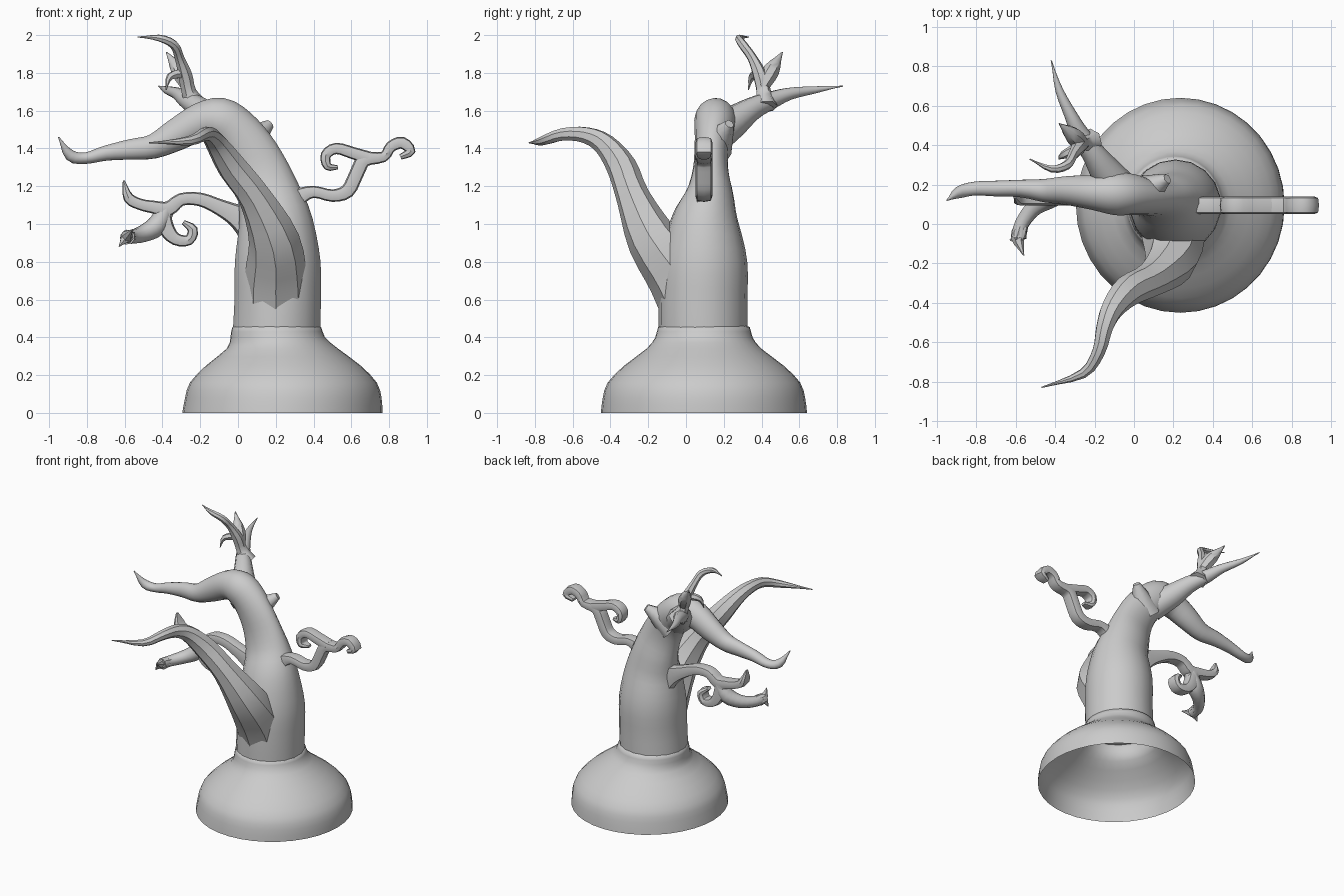
import bpy
import bmesh
import math
from mathutils import Vector

if "Cube" in bpy.data.objects:
    bpy.data.objects.remove(bpy.data.objects["Cube"], do_unlink=True)

bark = bpy.data.materials.new("grey_bark")
bark.use_nodes = True
bark.diffuse_color = (0.6, 0.6, 0.6, 1)
bark.node_tree.nodes["Principled BSDF"].inputs["Base Color"].default_value = bark.diffuse_color


def finish(bm, name, angle):
    """Turn a bmesh into a shaded, coloured object."""
    bmesh.ops.recalc_face_normals(bm, faces=bm.faces)
    mesh = bpy.data.meshes.new(name)
    bm.to_mesh(mesh)
    bm.free()
    mesh.materials.append(bark)
    obj = bpy.data.objects.new(name, mesh)
    bpy.context.collection.objects.link(obj)
    bpy.ops.object.select_all(action='DESELECT')
    bpy.context.view_layer.objects.active = obj
    obj.select_set(True)
    bpy.ops.object.shade_smooth_by_angle(angle=math.radians(angle))


def bridge(bm, rings):
    """Join neighbouring rings of vertices with quads."""
    for low, high in zip(rings, rings[1:]):
        count = len(low)
        for i in range(count):
            j = (i + 1) % count
            bm.faces.new((low[i], low[j], high[j], high[i]))


def smooth_path(points, steps):
    """Pass a Catmull-Rom spline through points of any dimension."""
    pts = [Vector(p) for p in points]
    pts = [pts[0] * 2 - pts[1]] + pts + [pts[-1] * 2 - pts[-2]]
    path = []
    for a, b, c, d in zip(pts, pts[1:], pts[2:], pts[3:]):
        for s in range(steps):
            t = s / steps
            path.append(b + (c - a) * (t / 2)
                        + (a * 2 - b * 5 + c * 4 - d) * (t * t / 2)
                        + (b * 3 - a - c * 3 + d) * (t ** 3 / 2))
    return path + [pts[-2]]


def limb(name, points, sides=10, width=None, angle=50):
    """Sweep a tapering section along (x, y, z, radius) points.
    A fifth value gives an oval section its own half-depth along y.
    A width makes a flat branch with a boxy section, level along y."""
    path = smooth_path(points, 3)
    spots = [Vector(p[:3]) for p in path]
    bm = bmesh.new()
    rings = []
    side = Vector((0, 1, 0))
    for i, spot in enumerate(spots):
        tangent = (spots[min(i + 1, len(spots) - 1)] - spots[max(i - 1, 0)]).normalized()
        side = (side - tangent * side.dot(tangent)).normalized()
        other = tangent.cross(side)
        radius = max(path[i][3], 0.003)
        depth = max(path[i][-1], 0.003)
        if width:
            depth = min(width, radius * 2)
        ring = []
        for k in range(sides):
            a = math.tau * k / sides
            u, v = math.cos(a), math.sin(a)
            if width:
                # squared-off section
                u, v = (math.copysign(abs(w) ** 0.6, w) for w in (u, v))
            ring.append(bm.verts.new(spot + side * u * depth + other * v * radius))
        rings.append(ring)
    bridge(bm, rings)
    bm.faces.new(rings[0])
    bm.faces.new(rings[-1])
    finish(bm, name, angle)


def flat_limb(name, y, points):
    """Curling branch lying in a plane, from (x, z, radius) points."""
    limb(name, [(x, y, z, r) for x, z, r in points], sides=8, width=0.045, angle=40)


# Flared root mound, hollow and open underneath: (centre x, z, radius)
bm = bmesh.new()
mound = smooth_path([(.235, 0, .53), (.24, .08, .52), (.24, .16, .495), (.24, .25, .41),
                     (.235, .34, .295), (.21, .4, .25), (.205, .455, .235), (.205, .46, .2)], 2)
bridge(bm, [[bm.verts.new((x + r * math.cos(math.tau * k / 36),
                           .095 + r * 1.03 * math.sin(math.tau * k / 36), z))
             for k in range(36)] for x, z, r in mound])
finish(bm, "root_mound", 60)

# Trunk that leans over into the long bough, oval where it bends
limb("trunk", [(.205, .09, .44, .235, .235), (.21, .09, .6, .232, .235),
               (.21, .095, .8, .23, .23), (.2, .1, 1, .2, .185),
               (.165, .125, 1.15, .17, .13), (.12, .13, 1.28, .15, .095),
               (.06, .135, 1.4, .135, .09), (-.02, .15, 1.5, .125, .105),
               (-.1, .155, 1.55, .12, .11), (-.2, .16, 1.54, .1, .09),
               (-.33, .17, 1.47, .085, .075), (-.45, .17, 1.41, .065, .06),
               (-.57, .18, 1.395, .054, .045), (-.7, .18, 1.375, .04, .04),
               (-.81, .18, 1.348, .03, .035), (-.89, .16, 1.365, .03, .03),
               (-.95, .12, 1.46, 0, 0)], sides=18)

# Ridged bough reaching forward, with a broad root in the trunk
limb("front_bough", [(.2, .06, .5, .17), (.2, -.04, .72, .165), (.19, -.18, .92, .135),
                     (.09, -.28, 1.14, .09), (-.03, -.34, 1.3, .08), (-.11, -.43, 1.42, .06),
                     (-.15, -.53, 1.47, .045), (-.18, -.65, 1.475, .035),
                     (-.26, -.76, 1.44, .025), (-.47, -.83, 1.43, 0)], sides=8, angle=42)

# Rear bough with its twigs
limb("rear_bough", [(-.04, .14, 1.46, .1), (-.13, .25, 1.54, .085), (-.2, .35, 1.61, .062),
                    (-.27, .45, 1.655, .048), (-.32, .55, 1.69, .033),
                    (-.38, .68, 1.71, .02), (-.42, .83, 1.73, 0)])
limb("top_twig", [(-.22, .42, 1.62, .065), (-.26, .41, 1.7, .04), (-.28, .39, 1.79, .038),
                  (-.31, .35, 1.88, .026), (-.34, .3, 1.95, .024),
                  (-.42, .28, 1.985, .018), (-.53, .33, 1.99, 0)], sides=7)
limb("upright_twig", [(-.26, .4, 1.72, .035), (-.31, .45, 1.81, .045), (-.38, .51, 1.91, 0)], sides=7)
limb("hooked_twig", [(-.28, .39, 1.8, .028), (-.36, .35, 1.78, .02), (-.38, .33, 1.71, 0)], sides=6)
limb("broken_stub", [(.02, .14, 1.4, .11), (.1, .19, 1.47, .065), (.17, .23, 1.53, .025)], sides=7)

# Curling branch on the left side
flat_limb("left_branch", .095, [(.24, 1.06, .1), (.32, 1.14, .05), (.4, 1.17, .032),
                                (.5, 1.15, .033), (.58, 1.175, .038), (.625, 1.26, .038),
                                (.67, 1.34, .038), (.77, 1.355, .028), (.81, 1.41, .03),
                                (.87, 1.43, .032), (.915, 1.385, .025), (.86, 1.355, .015)])
flat_limb("left_curl", .095, [(.69, 1.35, .035), (.61, 1.375, .032), (.52, 1.4, .03),
                              (.465, 1.365, .028), (.475, 1.305, .022), (.53, 1.3, .01)])

# Branch on the right side, dividing into curls
flat_limb("right_branch", .14, [(.1, .98, .12), (0, 1.04, .065), (-.1, 1.09, .043),
                                (-.2, 1.13, .036), (-.3, 1.13, .034), (-.37, 1.08, .04),
                                (-.45, 1.09, .034), (-.52, 1.105, .03), (-.58, 1.14, .028),
                                (-.605, 1.23, .005)])
flat_limb("right_curl", .14, [(-.4, 1.08, .04), (-.38, .98, .042), (-.33, .92, .033),
                              (-.26, .915, .028), (-.24, .97, .027), (-.29, 1.01, .012)])
limb("right_twig", [(-.38, .14, 1.08, .045), (-.43, .13, .99, .055), (-.51, .08, .945, .045),
                    (-.57, 0, .93, .038), (-.585, -.07, .93, .04)], sides=8)
for x, y, z in ((-.56, -.16, .97), (-.63, -.08, .88)):
    limb("right_twig_fork", [(-.57, -.01, .93, .035), (-.59, -.07, .93, .035), (x, y, z, 0)], sides=6)
